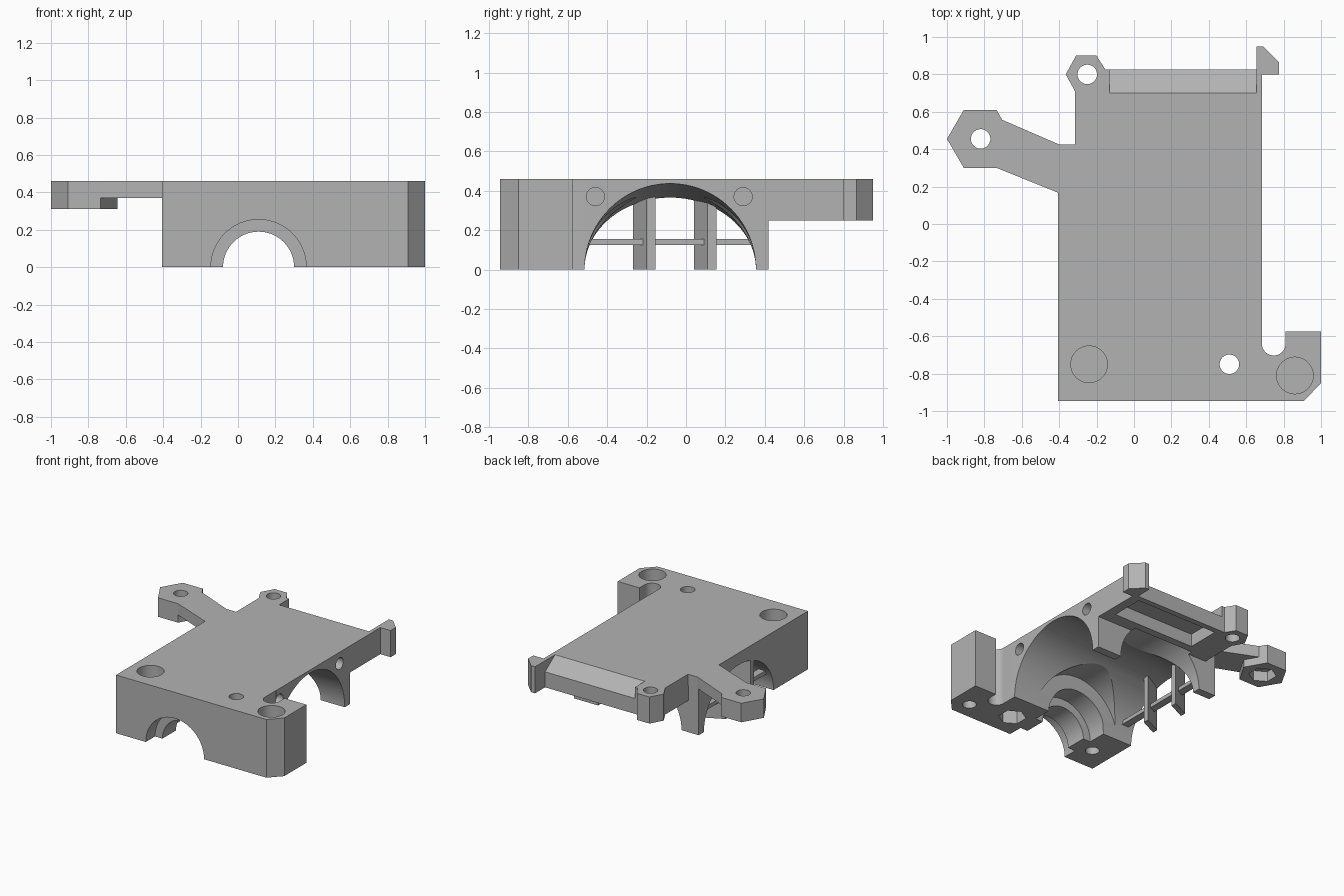
import bpy, bmesh, math
from mathutils import Matrix, Vector

old = bpy.data.objects.get("Cube")
if old:
    bpy.data.objects.remove(old, do_unlink=True)

grey = bpy.data.materials.new("plain grey")
grey.use_nodes = True
COLOUR = (0.45, 0.45, 0.45, 1)
grey.diffuse_color = COLOUR
grey.node_tree.nodes["Principled BSDF"].inputs["Base Color"].default_value = COLOUR

TOP = 0.46
OVER = 0.6      # cutters run past the surfaces
BACK_FLOOR = 0.25


def finish(name, bm):
    bmesh.ops.recalc_face_normals(bm, faces=bm.faces)
    mesh = bpy.data.meshes.new(name)
    bm.to_mesh(mesh)
    bm.free()
    mesh.materials.append(grey)
    obj = bpy.data.objects.new(name, mesh)
    bpy.context.collection.objects.link(obj)
    return obj


def extrude(name, points, offset):
    bm = bmesh.new()
    face = bm.faces.new([bm.verts.new(p) for p in points])
    new = bmesh.ops.extrude_face_region(bm, geom=[face])["geom"]
    verts = [v for v in new if isinstance(v, bmesh.types.BMVert)]
    bmesh.ops.translate(bm, verts=verts, vec=offset)
    return finish(name, bm)


def prism(name, outline, z0, z1):
    return extrude(name, [(x, y, z0) for x, y in outline], (0, 0, z1 - z0))


def box(name, x0, x1, y0, y1, z0, z1):
    return prism(name, [(x0, y0), (x1, y0), (x1, y1), (x0, y1)], z0, z1)


def rod(name, start, end, radius, sides=48):
    a, b = Vector(start), Vector(end)
    bm = bmesh.new()
    turn = (b - a).to_track_quat("Z", "Y").to_matrix().to_4x4()
    bmesh.ops.create_cone(bm, cap_ends=True, segments=sides, radius1=radius, radius2=radius,
                          depth=(b - a).length, matrix=Matrix.Translation((a + b) / 2) @ turn)
    return finish(name, bm)


def upright(name, x, y, z0, z1, radius, sides=48):
    return rod(name, (x, y, z0), (x, y, z1), radius, sides)


def combine(target, other, operation):
    mod = target.modifiers.new(operation, "BOOLEAN")
    mod.operation, mod.solver, mod.object = operation, "EXACT", other
    bpy.context.view_layer.objects.active = target
    bpy.ops.object.modifier_apply(modifier=mod.name)
    bpy.data.objects.remove(other, do_unlink=True)


# Main block with the front corner foot
body = prism("cover_body", [(-0.405, -0.945), (0.91, -0.945), (1, -0.85), (1, -0.575),
                            (0.685, -0.575), (0.685, 0.42), (-0.405, 0.42)], 0, TOP)

# Raised back plate, clip, screw tab and side arm
additions = [
    box("back_plate", -0.315, 0.685, 0.3, 0.825, BACK_FLOOR, TOP),
    prism("back_clip", [(0.655, 0.75), (0.68, 0.8), (0.775, 0.8), (0.775, 0.865),
                        (0.69, 0.95), (0.655, 0.95)], BACK_FLOOR, TOP),
    prism("back_tab", [(-0.365, 0.8), (-0.31, 0.9), (-0.2, 0.9), (-0.15, 0.82),
                       (-0.2, 0.7), (-0.31, 0.7)], BACK_FLOOR, TOP),
    prism("arm", [(-0.82, 0.3), (-0.735, 0.3), (-0.4, 0.165), (-0.3, 0.165), (-0.3, 0.425),
                  (-0.4, 0.425), (-0.7, 0.555), (-0.82, 0.6)], 0.37, TOP),
    prism("arm_end", [(-1, 0.455), (-0.91, 0.3), (-0.735, 0.3), (-0.645, 0.455),
                      (-0.735, 0.61), (-0.91, 0.61)], 0.31, TOP),
]
for part in additions:
    combine(body, part, "UNION")

# Fan duct: round on the right, flattening toward the left vents
duct = rod("duct_cutter", (-OVER, -0.08, 0), (0.8, -0.08, 0), 0.435, 96)
for v in duct.data.vertices:
    v.co.z *= 0.81 if v.co.x < 0 else 1.02

# Lengthwise stepped bore: front collar, groove, rear collar, cooling chamber
cutters = [
    duct,
    rod("front_collar_cutter", (0.11, -1.1, 0), (0.11, -0.83, 0), 0.255, 64),
    rod("groove_cutter", (0.11, -1.1, 0), (0.11, 0, 0), 0.19, 64),
    rod("rear_collar_cutter", (0.11, -0.66, 0), (0.11, 0, 0), 0.255, 64),
    rod("chamber_cutter", (0.11, -0.5, 0), (0.11, 0.46, 0), 0.365, 96),
    box("back_recess_cutter", -0.1, 0.61, 0.52, 0.78, 0.1, 0.35),
    # Sloped pocket along the back edge
    extrude("slope_cutter", [(-0.13, 0.7, TOP), (-0.13, 0.85, 0.355),
                             (-0.13, 0.85, OVER), (-0.13, 0.7, OVER)], (0.785, 0, 0)),
    # Rounded notch beside the foot
    upright("notch_round_cutter", 0.747, -0.64, -0.1, OVER, 0.063),
    box("notch_cutter", 0.684, 0.81, -0.64, -0.5, -0.1, OVER),
    # Nut pockets
    upright("arm_nut_cutter", -0.82, 0.455, 0.2, 0.39, 0.1, 6),
    upright("front_nut_cutter", 0.51, -0.75, -0.1, 0.12, 0.1, 6),
]

# Through holes
for x, y in [(-0.82, 0.455), (-0.25, 0.8), (0.51, -0.75)]:
    cutters.append(upright("screw_hole_cutter", x, y, -0.1, OVER, 0.052))

# Deep screw head sockets with narrow holes from below
for x, y in [(-0.24, -0.75), (0.86, -0.81)]:
    cutters.append(upright("socket_cutter", x, y, 0.2, OVER, 0.098))
    cutters.append(upright("lower_hole_cutter", x, y, -0.1, 0.19, 0.05))

# Fan screw holes in the right wall
for y in (-0.46, 0.29):
    cutters.append(rod("fan_screw_cutter", (0.45, y, 0.37), (0.75, y, 0.37), 0.046, 32))

for cutter in cutters:
    combine(body, cutter, "DIFFERENCE")

# Slanted vent vanes and their cross bar
for y in (-0.27, 0.04):
    vane = prism("vent_vane", [(-0.405, y), (-0.26, y + 0.07), (-0.26, y + 0.115),
                               (-0.405, y + 0.045)], 0, 0.4)
    combine(body, vane, "UNION")
combine(body, box("vent_bar", -0.36, -0.3, -0.5, 0.34, 0.125, 0.155), "UNION")

# Smooth the bores, keep the edges crisp
bpy.ops.object.select_all(action="DESELECT")
body.select_set(True)
bpy.context.view_layer.objects.active = body
bpy.ops.object.shade_smooth_by_angle(angle=math.radians(20))
